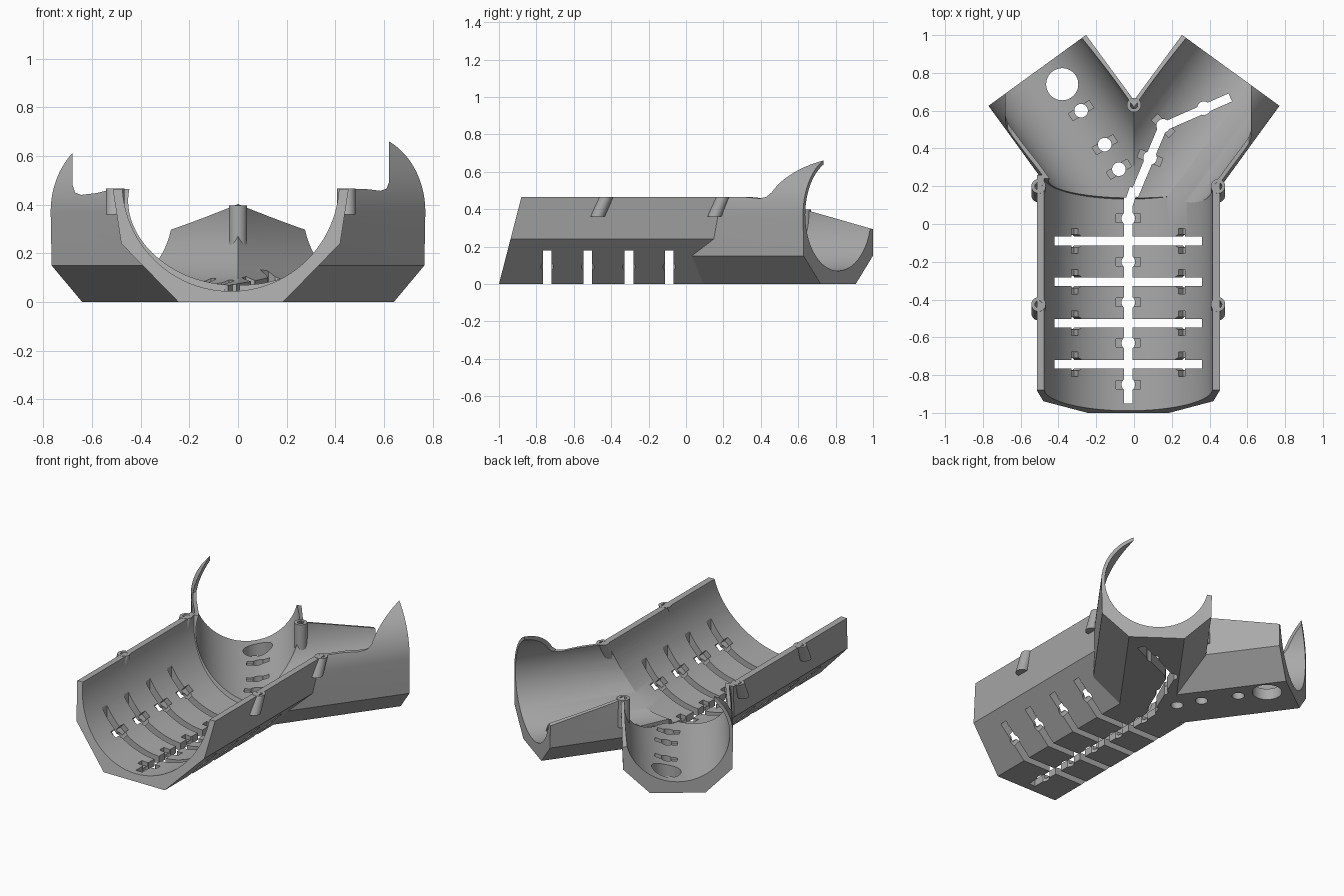
import bpy, bmesh, math
from mathutils import Matrix, Vector

if "Cube" in bpy.data.objects:
    bpy.data.objects.remove(bpy.data.objects["Cube"])

CX = -0.03            # trunk centre line
SHEAR = 0.258         # slant of the trunk ends
ARM = math.radians(36)

grey = bpy.data.materials.new("plain grey")
grey.diffuse_color = (0.4, 0.4, 0.4, 1)
grey.use_nodes = True
grey.node_tree.nodes["Principled BSDF"].inputs["Base Color"].default_value = grey.diffuse_color


def finish(bm, name):
    bmesh.ops.recalc_face_normals(bm, faces=bm.faces)
    me = bpy.data.meshes.new(name)
    bm.to_mesh(me)
    bm.free()
    ob = bpy.data.objects.new(name, me)
    bpy.context.collection.objects.link(ob)
    me.materials.append(grey)
    return ob


def prism(name, profile, y0, y1, shear=0.0, matrix=None):
    """Extrude an (x, z) profile along y, optionally slanting both ends."""
    bm = bmesh.new()
    a = [bm.verts.new((x, y0 + shear * z, z)) for x, z in profile]
    b = [bm.verts.new((x, y1 + shear * z, z)) for x, z in profile]
    bm.faces.new(a)
    bm.faces.new(b[::-1])
    n = len(a)
    for i in range(n):
        bm.faces.new((a[i], a[(i + 1) % n], b[(i + 1) % n], b[i]))
    if matrix:
        bm.transform(matrix)
    return finish(bm, name)


def circle(cx, cz, r, n=96, a0=0.0, a1=2 * math.pi, closed=True):
    m = n if closed else n - 1
    return [(cx + r * math.cos(a0 + (a1 - a0) * i / m),
             cz + r * math.sin(a0 + (a1 - a0) * i / m)) for i in range(n)]


def box(name, center, size, rot=None):
    bm = bmesh.new()
    bmesh.ops.create_cube(bm, size=1)
    bm.transform(Matrix.Translation(center) @ (rot or Matrix()) @ Matrix.Diagonal((*size, 1)))
    return finish(bm, name)


def rod(name, center, r, depth, rot=None, n=24):
    bm = bmesh.new()
    bmesh.ops.create_cone(bm, cap_ends=True, segments=n, radius1=r, radius2=r, depth=depth)
    bm.transform(Matrix.Translation(center) @ (rot or Matrix()))
    return finish(bm, name)


def combine(ob, other, op):
    """Apply a boolean and throw away the helper."""
    mod = ob.modifiers.new("bool", "BOOLEAN")
    mod.operation, mod.object, mod.solver = op, other, "EXACT"
    bpy.context.view_layer.update()
    me = bpy.data.meshes.new_from_object(ob.evaluated_get(bpy.context.evaluated_depsgraph_get()))
    ob.modifiers.clear()
    ob.data = me
    bpy.data.objects.remove(other)


def cut(ob, other):
    combine(ob, other, "DIFFERENCE")


def smooth(ob):
    bpy.ops.object.select_all(action="DESELECT")
    ob.select_set(True)
    bpy.context.view_layer.objects.active = ob
    bpy.ops.object.shade_smooth_by_angle(angle=math.radians(25))


# Outer shell: trunk plus two arms
half = [(0.215, 0), (0.45, 0.24), (0.485, 0.465), (0.49, 0.52)]
trunk = [(CX + x, z) for x, z in half] + [(CX - x, z) for x, z in half[::-1]]
body = prism("branched_trough", trunk, -1.0, 0.14, SHEAR)
arm_profile = [(-0.16, 0), (0.16, 0), (0.315, 0.15)] + \
    circle(0, 0.37, 0.32, 49, 0, math.pi, False) + [(-0.315, 0.15)]
arm_frames = [Matrix.Translation((0, 0.11, 0)) @ Matrix.Rotation(s * ARM, 4, "Z") for s in (-1, 1)]
for m in arm_frames:
    combine(body, prism("arm", arm_profile, 0.0, 0.87, 0, m), "UNION")

# Bores
cut(body, prism("trunk_bore", circle(CX, 0.49, 0.446), -1.5, 0.12, SHEAR))
for m in arm_frames:
    cut(body, prism("arm_bore", circle(0, 0.37, 0.3), -0.02, 1.1, 0, m))

# Open top, leaving a curled horn at the outer end of each arm
opening = [(-0.68, 1), (-0.68, 0.48), (-0.67, 0.45), (-0.645, 0.44), (-0.58, 0.448), (-0.51, 0.465),
           (0.52, 0.465), (0.585, 0.457), (0.61, 0.465), (0.62, 0.49), (0.62, 1)]
cut(body, prism("opening", opening, -1.5, 1.5))

# Sloping rim on the inner arm walls
slope = prism("slope", [(0.4, 0.465), (1.2, 0.235), (1.2, 1.0), (0.4, 1.0)], -0.45, 0.45, 0,
              Matrix.Rotation(math.pi / 2, 4, "Z"))
cut(body, slope)


# Slots through the floor
def slot(p, q, w=0.046):
    p, q = Vector((*p, 0.15)), Vector((*q, 0.15))
    d = q - p
    cut(body, box("slot", (p + q) / 2, (d.length, w, 0.6),
                  Matrix.Rotation(math.atan2(d.y, d.x), 4, "Z")))


def clip_hole(x, y, angle, floor):
    """Round hole with a shallow cross recess in the bore floor."""
    cut(body, rod("hole", (x, y, 0.05), 0.036, 0.5))
    cut(body, box("recess", (x, y, floor + 0.05), (0.13, 0.045, 0.15),
                  Matrix.Rotation(angle, 4, "Z")))


slot((CX, -0.95), (CX, 0.14))
slot((CX, 0.10), (0.0, 0.19))
for y in (-0.09, -0.305, -0.525, -0.742):
    slot((-0.42, y), (0.36, y))
    # slanted clip holes on both sides of each cross slot
    for s in (-1, 1):
        tilt = Matrix.Rotation(-s * math.radians(40), 4, "Y")
        x = CX + s * 0.28
        cut(body, rod("hole", (x, y, 0.12), 0.034, 0.3, tilt))
        cut(body, box("recess", (x, y, 0.15), (0.045, 0.13, 0.08), tilt))
for y in (0.03, -0.2, -0.415, -0.63, -0.85):
    clip_hole(CX, y, 0, 0.045)

# Arm slots: one bent, one ending in a round opening
slot((0.0, 0.15), (0.155, 0.52))
slot((0.145, 0.51), (0.51, 0.67))
slot((0.0, 0.15), (-0.34, 0.69))
cut(body, rod("round_opening", (-0.38, 0.74, 0.1), 0.085, 0.6, n=48))
for x, y, a in ((0.085, 0.35, -22), (0.155, 0.52, -45), (0.37, 0.613, 114),
                (-0.08, 0.29, 32), (-0.155, 0.42, 32), (-0.28, 0.6, 32)):
    clip_hole(x, y, math.radians(a), 0.08)
smooth(body)


# Screw bosses along the rims
def boss(name, x, y, z0, z1, shear):
    bar = prism(name, circle(0, 0, 0.038, 24), 0, z1 - z0)
    hole = prism("boss_hole", circle(0, 0, 0.02, 24), (z1 - z0) * 0.3, z1 - z0 + 0.1)
    m = Matrix(((1, 0, 0, x), (0, shear, 1, y - shear * (z1 - z0)), (0, 1, 0, z0), (0, 0, 0, 1)))
    for ob in (bar, hole):
        ob.data.transform(m)
        ob.data.flip_normals()
    cut(bar, hole)
    smooth(bar)


for side, s in (("left", -1), ("right", 1)):
    boss(side + "_front_boss", CX + s * 0.475, -0.425, 0.36, 0.466, 0.45)
    boss(side + "_rear_boss", CX + s * 0.475, 0.2, 0.36, 0.466, 0.45)
boss("crotch_post", 0.0, 0.63, 0.22, 0.397, 0.0)
